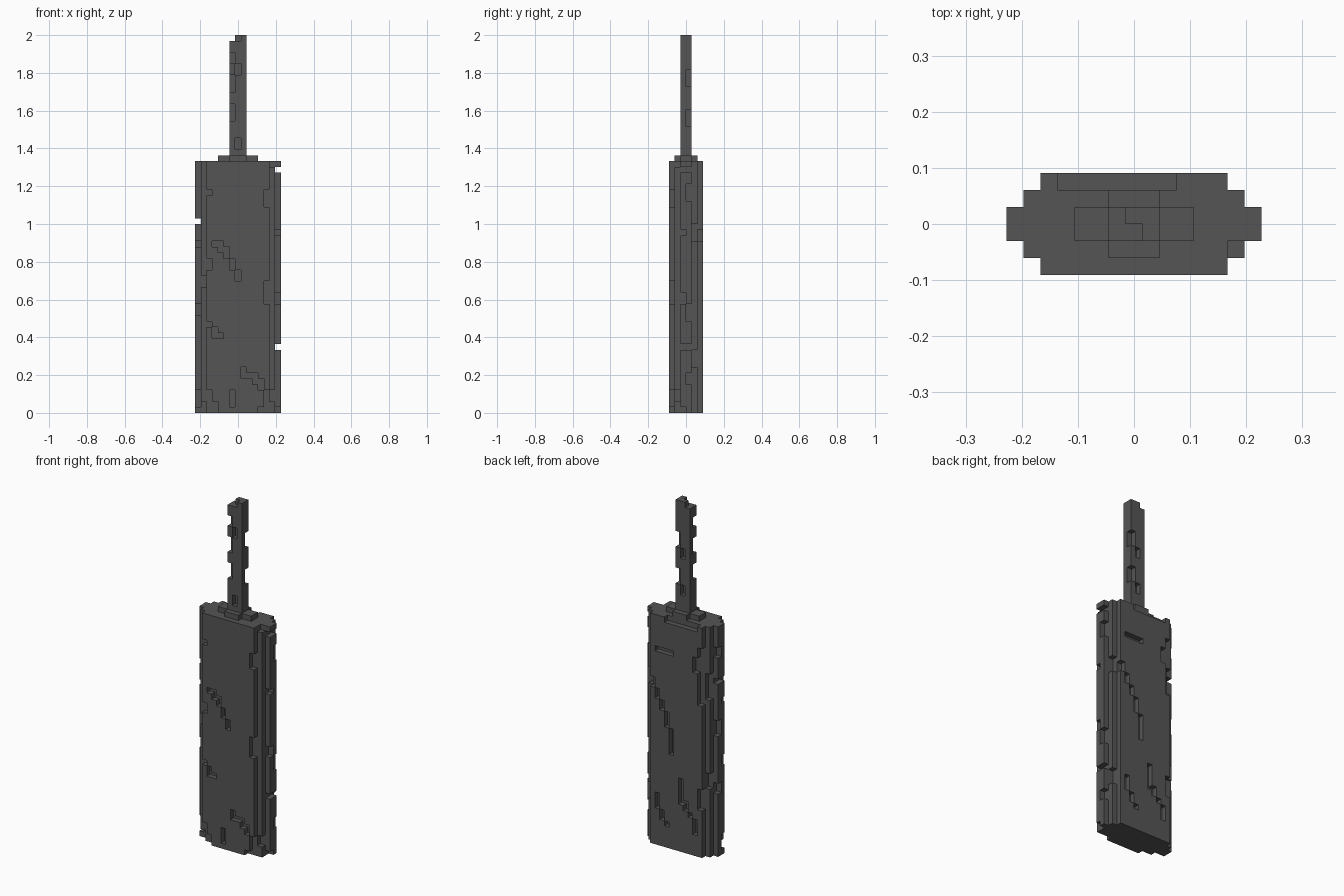
import bpy, bmesh

cube = bpy.data.objects.get("Cube")
if cube:
    bpy.data.objects.remove(cube, do_unlink=True)

V = 2 / 66  # edge length of one block

mat = bpy.data.materials.new("dark grey stone")
mat.use_nodes = True
mat.diffuse_color = (0.09, 0.09, 0.09, 1)
bsdf = mat.node_tree.nodes["Principled BSDF"]
bsdf.inputs["Base Color"].default_value = (0.09, 0.09, 0.09, 1)
bsdf.inputs["Roughness"].default_value = 0.9


def box(i0, i1, j0, j1, k0, k1):
    """All block cells in an inclusive range of columns, layers and rows."""
    return {(i, j, k) for i in range(i0, i1 + 1)
            for j in range(j0, j1 + 1) for k in range(k0, k1 + 1)}


def build(name, cells):
    """Skin the outside of a set of block cells."""
    bm = bmesh.new()
    verts = {}

    def vert(p):
        if p not in verts:
            verts[p] = bm.verts.new(((p[0] - 7.5) * V, (p[1] - 3) * V, p[2] * V))
        return verts[p]

    for c in sorted(cells):
        for a in range(3):
            for side in (0, 1):
                n = list(c)
                n[a] += 2 * side - 1
                if tuple(n) in cells:
                    continue
                b, d = (a + 1) % 3, (a + 2) % 3
                quad = []
                for u, w in ((0, 0), (1, 0), (1, 1), (0, 1)):
                    p = list(c)
                    p[a] += side
                    p[b] += u
                    p[d] += w
                    quad.append(vert(tuple(p)))
                bm.faces.new(quad if side else quad[::-1])
    mesh = bpy.data.meshes.new(name)
    bm.to_mesh(mesh)
    bm.free()
    mesh.materials.append(mat)
    obj = bpy.data.objects.new(name, mesh)
    bpy.context.collection.objects.link(obj)
    return obj


# Blade: six layers, each stepping in toward the flat faces
blade = set()
for j, inset in enumerate((2, 1, 0, 0, 1, 2)):
    blade |= box(inset, 14 - inset, j, j, 0, 43)

# Chips in the front face: first column, last column, first row, last row
front_chips = [
    (3, 4, 29, 29), (4, 5, 28, 28), (5, 5, 27, 27), (6, 6, 25, 26), (7, 7, 23, 24),
    (2, 2, 15, 15), (3, 3, 14, 14), (3, 4, 13, 13),
    (8, 8, 6, 7), (9, 10, 6, 6), (10, 11, 5, 5), (11, 11, 4, 4),
    (6, 6, 1, 3), (2, 2, 0, 3), (3, 3, 0, 1), (11, 12, 0, 0), (12, 12, 1, 3),
    (12, 12, 36, 38), (12, 12, 19, 22), (2, 2, 38, 38), (2, 2, 25, 26),
]
# Chips in the back face
back_chips = [
    (8, 11, 37, 37), (12, 12, 30, 31), (11, 11, 28, 29), (10, 10, 26, 27),
    (9, 9, 23, 25), (8, 8, 18, 22), (11, 11, 7, 9), (10, 10, 5, 6), (9, 9, 4, 4),
    (6, 6, 9, 13), (5, 5, 8, 9), (4, 4, 7, 7), (3, 3, 4, 6),
    (2, 2, 29, 39), (3, 3, 35, 37), (3, 9, 43, 43), (2, 2, 9, 12),
]
for j, chips in ((0, front_chips), (5, back_chips)):
    for i0, i1, k0, k1 in chips:
        blade -= box(i0, i1, j, j, k0, k1)

# Chips along the narrow edges: column, first layer, last layer, first row, last row
edge_chips = [
    (0, 2, 3, 33, 33), (14, 2, 3, 42, 42), (14, 2, 3, 11, 11),
    (0, 2, 2, 17, 18), (0, 2, 2, 29, 29), (0, 2, 2, 1, 3), (0, 3, 3, 38, 39),
    (0, 3, 3, 23, 25), (0, 3, 3, 12, 13), (14, 2, 2, 19, 20), (14, 2, 2, 31, 31),
    (14, 2, 2, 0, 0), (14, 3, 3, 37, 39), (14, 3, 3, 16, 18), (14, 3, 3, 5, 6),
    (1, 1, 1, 22, 23), (1, 1, 1, 0, 1), (1, 4, 4, 30, 34), (1, 4, 4, 13, 15),
    (13, 1, 1, 43, 43), (13, 1, 1, 2, 3), (13, 4, 4, 30, 32), (13, 4, 4, 8, 10),
]
for i, j0, j1, k0, k1 in edge_chips:
    blade -= box(i, i, j0, j1, k0, k1)
build("blade", blade)

# Collar: low stepped block between blade and handle
build("collar", box(4, 10, 2, 3, 44, 44) | box(6, 8, 1, 4, 44, 44))

# Handle with chipped corners and a broken tip
handle = box(6, 8, 2, 3, 45, 65)
handle_chips = [
    (6, 2, 3, 65, 65), (7, 2, 2, 65, 65),
    (6, 2, 2, 61, 62), (7, 2, 2, 59, 60), (6, 2, 2, 56, 58), (6, 2, 2, 51, 53),
    (7, 2, 2, 46, 47), (8, 3, 3, 57, 59), (8, 3, 3, 50, 52), (7, 3, 3, 55, 56),
    (7, 3, 3, 48, 49),
]
for i, j0, j1, k0, k1 in handle_chips:
    handle -= box(i, i, j0, j1, k0, k1)
build("handle", handle)
